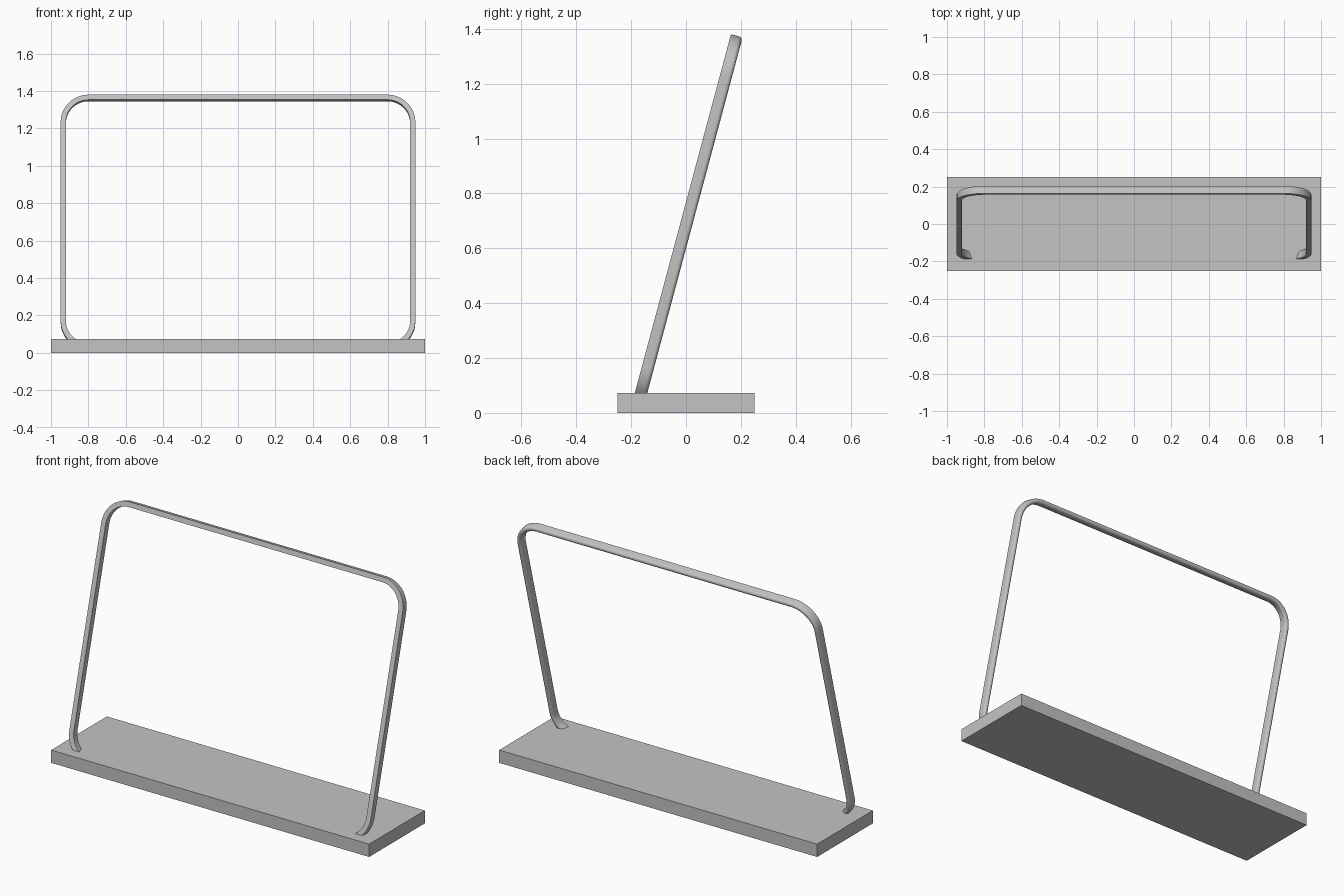
import bpy, bmesh
from math import sin, cos, pi, radians
from mathutils import Vector

old = bpy.data.objects.get("Cube")
if old:
    bpy.data.objects.remove(old, do_unlink=True)

grey = bpy.data.materials.new("plain grey")
grey.use_nodes = True
grey.diffuse_color = (0.55, 0.55, 0.55, 1)
grey.node_tree.nodes["Principled BSDF"].inputs["Base Color"].default_value = grey.diffuse_color

LEAN = radians(15)
FOOT_Y = -0.206            # front face of the frame where it meets z = 0
HALF_W = 0.014             # half the bar width
DEPTH = 0.044              # bar depth, flat front to round back
SIDE_X, TOP, LOW = 0.948, 1.4287, 0.176
RADIUS = 0.15              # outer corner radius


def make_object(name, bm):
    bmesh.ops.recalc_face_normals(bm, faces=bm.faces)
    mesh = bpy.data.meshes.new(name)
    bm.to_mesh(mesh)
    bm.free()
    mesh.materials.append(grey)
    obj = bpy.data.objects.new(name, mesh)
    bpy.context.collection.objects.link(obj)
    return obj


# Base slab
bm = bmesh.new()
bmesh.ops.create_cube(bm, size=1)
bmesh.ops.scale(bm, vec=(2, 0.5, 0.073), verts=bm.verts)
bmesh.ops.translate(bm, vec=(0, 0, 0.0365), verts=bm.verts)
make_object("base", bm)


# Frame path: corner arcs as (centre x, centre v, angle); straight runs join them
def arc(cx, cv, start, end, steps=16):
    return [(cx, cv, radians(start + (end - start) * i / steps)) for i in range(steps + 1)]


inner = SIDE_X - RADIUS
path = (arc(inner, LOW, -60, 0) + arc(inner, TOP - RADIUS, 0, 90)
        + arc(-inner, TOP - RADIUS, 90, 180) + arc(-inner, LOW, 180, 240))

# Bar section: flat front, straight sides, half-round back
section = [(-HALF_W, 0), (HALF_W, 0)]
for i in range(17):
    a = pi * i / 16
    section.append((HALF_W * cos(a), DEPTH - HALF_W + HALF_W * sin(a)))


def leaned(x, v, d):
    return Vector((x, FOOT_Y + v * sin(LEAN) + d * cos(LEAN), v * cos(LEAN) - d * sin(LEAN)))


# Sweep the section along the path
bm = bmesh.new()
rings = []
for cx, cv, a in path:
    ring = []
    for w, d in section:
        r = RADIUS - HALF_W + w
        ring.append(bm.verts.new(leaned(cx + r * cos(a), cv + r * sin(a), d)))
    rings.append(ring)
n = len(section)
for r0, r1 in zip(rings, rings[1:]):
    for i in range(n):
        j = (i + 1) % n
        bm.faces.new((r0[i], r0[j], r1[j], r1[i]))
bm.faces.new(rings[0])
bm.faces.new(rings[-1])
frame = make_object("bent_frame", bm)

bpy.ops.object.select_all(action="DESELECT")
frame.select_set(True)
bpy.context.view_layer.objects.active = frame
bpy.ops.object.shade_smooth_by_angle(angle=radians(35))
